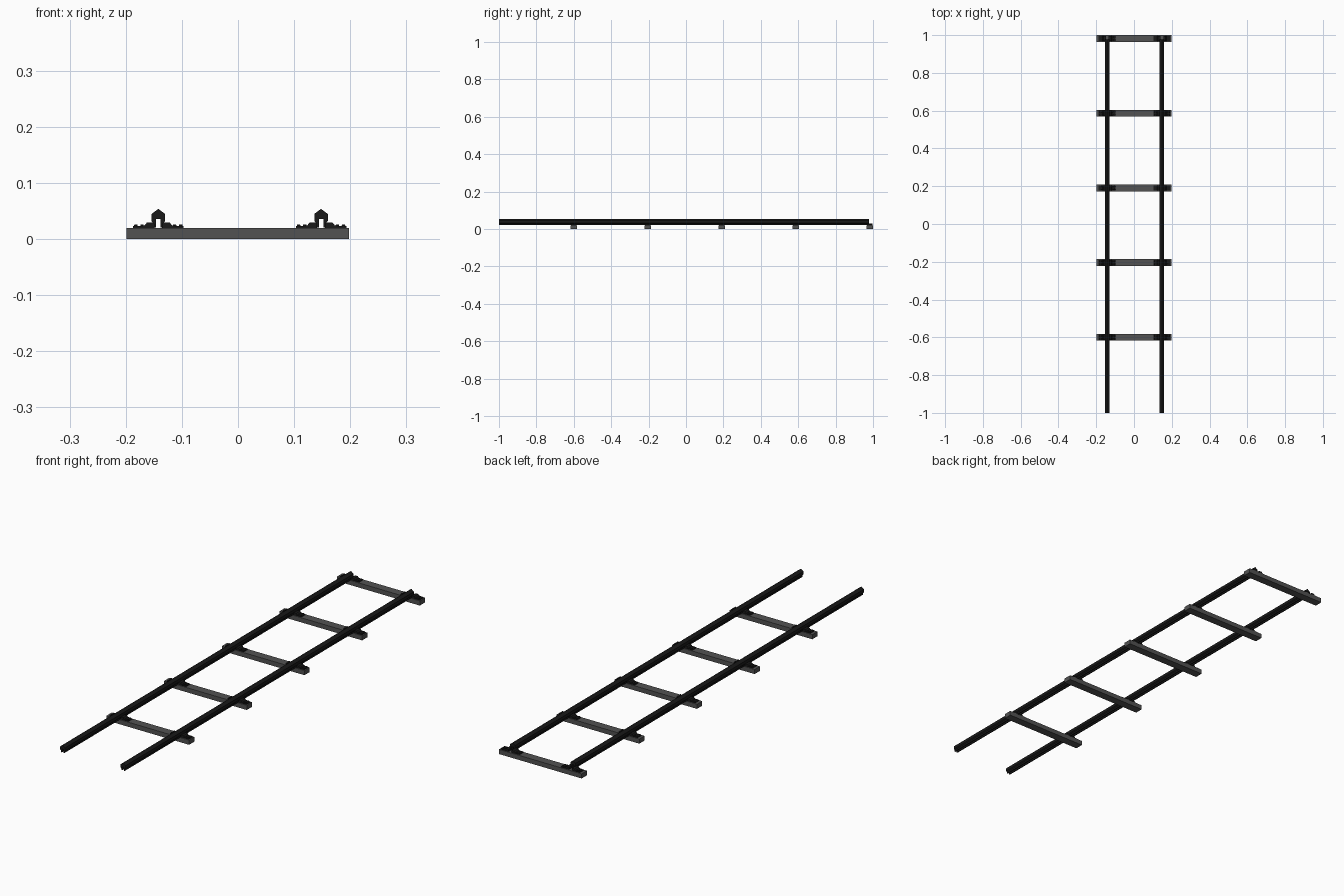
import bpy, bmesh, math

if "Cube" in bpy.data.objects:
    bpy.data.objects.remove(bpy.data.objects["Cube"])

def material(name, v):
    m = bpy.data.materials.new(name)
    m.diffuse_color = (v, v, v, 1)
    m.use_nodes = True
    m.node_tree.nodes["Principled BSDF"].inputs["Base Color"].default_value = m.diffuse_color
    return m

IRON = material("dark_iron", 0.01)
WOOD = material("grey_sleeper", 0.085)

def finish(name, bm, mat):
    bmesh.ops.recalc_face_normals(bm, faces=bm.faces)
    me = bpy.data.meshes.new(name)
    bm.to_mesh(me)
    bm.free()
    me.materials.append(mat)
    ob = bpy.data.objects.new(name, me)
    bpy.context.collection.objects.link(ob)
    return ob

def extrude_profile(bm, pts, x, y0, y1):
    """Sweep an x-z outline along y."""
    f = bm.faces.new([bm.verts.new((x + px, y0, pz)) for px, pz in pts])
    new = bmesh.ops.extrude_face_region(bm, geom=[f])["geom"]
    verts = [g for g in new if isinstance(g, bmesh.types.BMVert)]
    bmesh.ops.translate(bm, verts=verts, vec=(0, y1 - y0, 0))

def mirrored(half):
    return half + [(-x, z) for x, z in reversed(half) if x != 0]

RAILS = {"left": -0.142, "right": 0.148}
SLEEPERS = [-0.6 + 0.3955 * i for i in range(5)]

# rails: peaked head on two thin legs, open channel underneath
rail_profile = [(0.004, 0.021), (0.008, 0.021), (0.008, 0.028), (0.012, 0.032),
                (0.012, 0.045), (0, 0.054)]
rail_profile += [(-x, z) for x, z in reversed(rail_profile[:-1])]
rail_profile += [(-0.004, 0.036), (0.004, 0.036)]
for side, x in RAILS.items():
    bm = bmesh.new()
    extrude_profile(bm, rail_profile, x, -1.0, 0.978)
    finish(side + "_rail", bm, IRON)

# one-sided stepped clamp plate, used both ways round
clamp = [(0.007, 0.020), (0.045, 0.020), (0.045, 0.023), (0.025, 0.024),
         (0.020, 0.030), (0.007, 0.030)]

for i, y in enumerate(SLEEPERS):
    # sleeper
    bm = bmesh.new()
    extrude_profile(bm, [(-0.199, 0), (0.198, 0), (0.198, 0.02), (-0.199, 0.02)],
                    0, y - 0.018, y + 0.018)
    finish(f"sleeper_{i + 1}", bm, WOOD)
    # rail clamps with bolt heads
    for side, x in RAILS.items():
        bm = bmesh.new()
        for s in (-1, 1):
            extrude_profile(bm, [(s * px, pz) for px, pz in clamp], x, y - 0.014, y + 0.014)
            for bx in (0.029, 0.040):
                for by in (-0.008, 0.008):
                    r = bmesh.ops.create_cone(bm, cap_ends=True, segments=6, radius1=0.004,
                                              radius2=0.003, depth=0.004)
                    bmesh.ops.translate(bm, verts=r["verts"], vec=(x + s * bx, y + by, 0.0245))
        finish(f"{side}_clamp_{i + 1}", bm, IRON)
